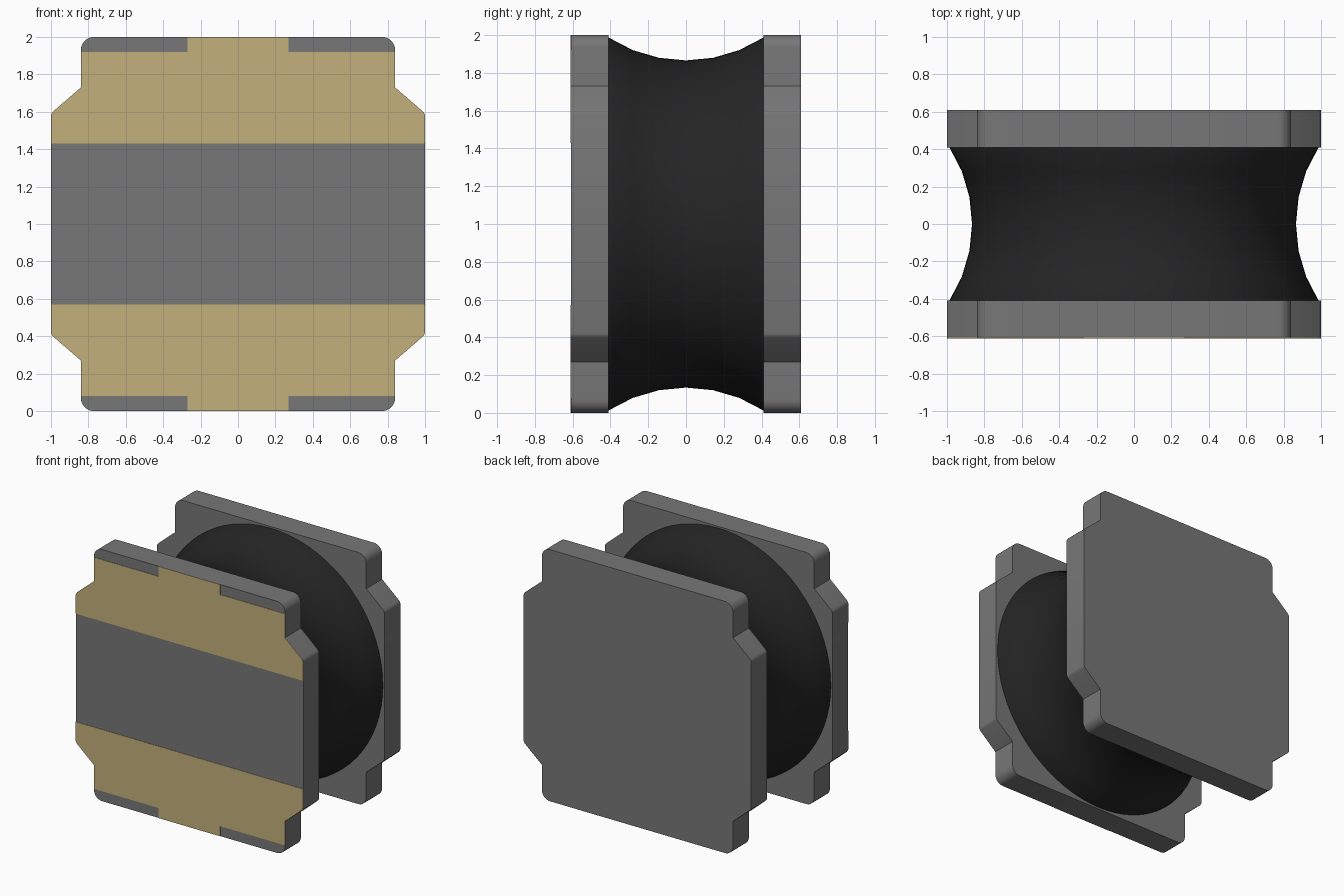
import bpy, bmesh, math

if "Cube" in bpy.data.objects:
    bpy.data.objects.remove(bpy.data.objects["Cube"], do_unlink=True)

MID = 1.0            # height of the core axis
INNER, OUTER = 0.41, 0.61


def material(name, rgb):
    m = bpy.data.materials.new(name)
    m.use_nodes = True
    m.diffuse_color = (*rgb, 1)
    m.node_tree.nodes["Principled BSDF"].inputs["Base Color"].default_value = (*rgb, 1)
    return m


grey = material("ferrite grey", (0.185, 0.185, 0.185))
gold = material("pad gold", (0.55, 0.435, 0.2))
black = material("coating black", (0.018, 0.018, 0.018))


def finish(bm, name, mat):
    bmesh.ops.recalc_face_normals(bm, faces=bm.faces)
    mesh = bpy.data.meshes.new(name)
    bm.to_mesh(mesh)
    bm.free()
    mesh.materials.append(mat)
    ob = bpy.data.objects.new(name, mesh)
    bpy.context.collection.objects.link(ob)
    bpy.ops.object.select_all(action='DESELECT')
    ob.select_set(True)
    bpy.context.view_layer.objects.active = ob
    bpy.ops.object.shade_smooth_by_angle(angle=math.radians(35))
    return ob


def slab(name, outline, y0, y1, mat):
    """Extrude an x/z outline from y0 to y1."""
    bm = bmesh.new()
    face = bm.faces.new([bm.verts.new((x, y0, MID + z)) for x, z in outline])
    ext = bmesh.ops.extrude_face_region(bm, geom=[face])
    moved = [g for g in ext["geom"] if isinstance(g, bmesh.types.BMVert)]
    bmesh.ops.translate(bm, verts=moved, vec=(0, y1 - y0, 0))
    return finish(bm, name, mat)


def mirrored(points, sx, sz):
    return [(sx * x, sz * z) for x, z in points]


# Quarter outline: notched side, then rounded corner
R = 0.07
quarter = [(1, 0.58), (0.997, 0.59), (0.988, 0.602), (0.84, 0.73)]
for i in range(9):
    a = math.radians(90 * i / 8)
    quarter.append((0.84 - R + R * math.cos(a), 1 - R + R * math.sin(a)))
outline = (quarter + mirrored(quarter, -1, 1)[::-1]
           + mirrored(quarter, -1, -1) + mirrored(quarter, 1, -1)[::-1])

# Two end flanges
slab("front_flange", outline, -OUTER + 0.002, -INNER, grey)
slab("back_flange", outline, INNER, OUTER, grey)

# Thin solder pads on the front face
half = [(1, 0.43), (1, 0.58), (0.988, 0.602), (0.84, 0.73),
        (0.84, 0.92), (0.27, 0.92), (0.27, 1)]
pad = half + mirrored(half, -1, 1)[::-1]
slab("upper_pad", pad, -OUTER - 0.001, -OUTER + 0.002, gold)
slab("lower_pad", mirrored(pad, 1, -1), -OUTER - 0.001, -OUTER + 0.002, gold)

# Waisted core: concave arc turned about the y axis
WAIST, RIM, SEG = 0.866, 0.987, 72
sag = RIM - WAIST
arc = (INNER ** 2 + sag ** 2) / (2 * sag)
top = math.asin(INNER / arc)
profile = []
for i in range(7):
    t = top * (i - 3) / 3
    profile.append((arc * math.sin(t), WAIST + arc * (1 - math.cos(t))))
profile = [(-INNER - 0.01, RIM)] + profile + [(INNER + 0.01, RIM)]
bm = bmesh.new()
rings = [[bm.verts.new((r * math.cos(math.tau * k / SEG), y,
                        MID + r * math.sin(math.tau * k / SEG)))
          for k in range(SEG)] for y, r in profile]
for a, b in zip(rings, rings[1:]):
    for k in range(SEG):
        n = (k + 1) % SEG
        bm.faces.new((a[k], a[n], b[n], b[k]))
bm.faces.new(rings[0])
bm.faces.new(rings[-1])
finish(bm, "waisted_core", black)
